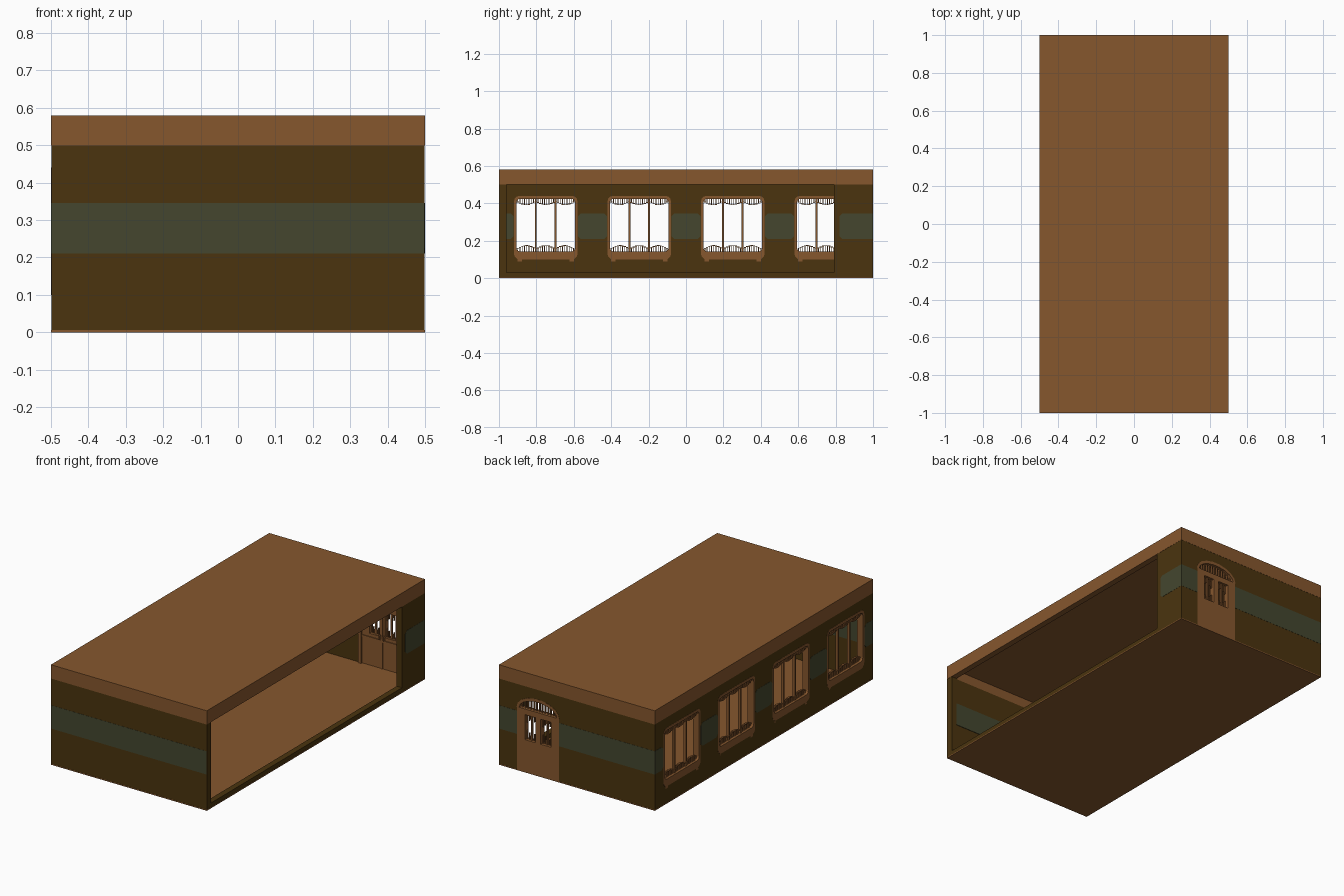
import bpy, bmesh, math
from mathutils import Vector

if "Cube" in bpy.data.objects:
    bpy.data.objects.remove(bpy.data.objects["Cube"])


def material(name, rgb):
    m = bpy.data.materials.new(name)
    m.diffuse_color = (*rgb, 1)
    m.use_nodes = True
    m.node_tree.nodes["Principled BSDF"].inputs["Base Color"].default_value = m.diffuse_color
    return m


WOOD = material("warm_brown_wood", (0.24, 0.095, 0.027))
WALL = material("dark_olive_brown", (0.069, 0.034, 0.0045))
BAND = material("grey_green_band", (0.058, 0.062, 0.028))


def finish(name, bm, mat):
    bmesh.ops.recalc_face_normals(bm, faces=bm.faces)
    me = bpy.data.meshes.new(name)
    bm.to_mesh(me)
    bm.free()
    ob = bpy.data.objects.new(name, me)
    me.materials.append(mat)
    bpy.context.collection.objects.link(ob)
    return ob


def add_box(bm, x, y, z):
    v = bmesh.ops.create_cube(bm, size=1)["verts"]
    for p in v:
        p.co = Vector([(r[0] + r[1]) / 2 + c * (r[1] - r[0])
                       for r, c in zip((x, y, z), p.co)])


def boxes(name, mat, items):
    bm = bmesh.new()
    for b in items:
        add_box(bm, *b)
    return finish(name, bm, mat)


def rect(u0, u1, z0, z1, r=0.0):
    """Rectangle outline, with rounded corners when r > 0."""
    if r == 0:
        return [(u0, z0), (u1, z0), (u1, z1), (u0, z1)]
    pts = []
    for cu, cz, a in ((u1 - r, z1 - r, 0), (u0 + r, z1 - r, 90),
                      (u0 + r, z0 + r, 180), (u1 - r, z0 + r, 270)):
        for k in range(4):
            t = math.radians(a + 30 * k)
            pts.append((cu + r * math.cos(t), cz + r * math.sin(t)))
    return pts


def panel(name, mat, axis, d0, d1, outer, holes=()):
    """Upright panel facing the given axis, from depth d0 to d1, with holes."""
    bm = bmesh.new()
    for loop in (outer, *holes):
        vs = [bm.verts.new((d0, u, z) if axis == "x" else (u, d0, z)) for u, z in loop]
        for a, b in zip(vs, vs[1:] + vs[:1]):
            bm.edges.new((a, b))
    n = Vector((1, 0, 0)) if axis == "x" else Vector((0, 1, 0))
    bmesh.ops.triangle_fill(bm, edges=bm.edges[:], use_beauty=True, normal=n)
    ext = bmesh.ops.extrude_face_region(bm, geom=bm.faces[:], use_keep_orig=True)["geom"]
    bmesh.ops.translate(bm, vec=n * (d1 - d0),
                        verts=[g for g in ext if isinstance(g, bmesh.types.BMVert)])
    return finish(name, bm, mat)


OUT, INN, TOP = 0.499, 0.465, 0.502
WINDOWS = (-0.75, -0.25, 0.25, 0.75)
DOOR = 0.25

# floor slab, roof cover and hollow roof fascia
boxes("floor", WOOD, [((-.5, .5), (-1, 1), (0, .006))])
boxes("roof", WOOD, [((-.5, .5), (-1, 1), (.555, .58))])
boxes("roof_fascia", WOOD, [
    ((-.5, -.465), (-1, 1), (.5, .556)), ((.465, .5), (-1, 1), (.5, .556)),
    ((-.465, .465), (-1, -.965), (.5, .556)), ((-.465, .465), (.965, 1), (.5, .556))])

# walls
panel("front_wall", WALL, "y", -.999, -.965, rect(-OUT, OUT, .004, TOP))
panel("left_wall", WALL, "x", -OUT, -INN, rect(-.99, .99, .004, TOP),
      [rect(c - .165, c + .165, .105, .435, .03) for c in WINDOWS])
panel("right_wall", WALL, "x", INN, OUT,
      [(-.99, .004), (.99, .004), (.99, TOP), (.79, TOP), (.79, .03), (-.96, .03),
       (-.96, TOP), (-.99, TOP)])
arch = [(DOOR + .13 * math.cos(math.radians(a)), .365 + .072 * math.sin(math.radians(a)))
        for a in range(0, 181, 20)]
panel("back_wall", WALL, "y", .965, .999,
      [(-OUT, .004), (DOOR - .13, .004)] + arch[::-1] + [(DOOR + .13, .004), (OUT, .004),
                                                         (OUT, TOP), (-OUT, TOP)])


# painted band, with clipped corners where it meets an opening
def band(name, axis, d0, d1, u0, u1, clip0=0.0, clip1=0.0):
    a, b = .21, .345
    pts = ([(u0 + clip0, a)] if clip0 else [(u0, a)])
    pts += [(u1 - clip1, a), (u1, a + clip1)] if clip1 else [(u1, a)]
    pts += [(u1, b - clip1), (u1 - clip1, b)] if clip1 else [(u1, b)]
    pts += [(u0 + clip0, b), (u0, b - clip0), (u0, a + clip0)] if clip0 else [(u0, b)]
    panel(name, BAND, axis, d0, d1, pts)


for side, e, lo, hi in (("outer", 1, .498, .5), ("inner", .964, .462, .467)):
    k = (.998, 1.0) if side == "outer" else (.962, .967)
    band("front_band_" + side, "y", -k[1], -k[0], -lo, lo)
    band("back_band_wide_" + side, "y", k[0], k[1], -lo, DOOR - .135)
    band("back_band_narrow_" + side, "y", k[0], k[1], DOOR + .135, lo)
    band("right_band_" + side, "x", lo, hi, .82, e, .015)
    edges = [-e] + [s for c in WINDOWS for s in (c - .172, c + .172)] + [e]
    for i in range(0, 10, 2):
        band("left_band_" + side, "x", -hi, -lo, edges[i], edges[i + 1],
             .015 if i else 0, .015 if i < 8 else 0)


# windows: frame, two mullions, scalloped spindles along head and sill
def window(c):
    panel("window_frame", WOOD, "x", -.5, -.461, rect(c - .17, c + .17, .10, .44, .03),
          [rect(c - .157, c + .157, .142, .424, .02)])
    items = [((-.49, -.475), (c + s * .053 - .005, c + s * .053 + .005), (.14, .426))
             for s in (-1, 1)]
    for s in (-1, 1):                                   # sill brackets
        items.append(((-.499, -.462), (c + s * .14 - .012, c + s * .14 + .012), (.088, .102)))
    n = 26
    for i in range(n):
        t = (i + .5) / n
        y = c - .155 + .31 * t
        h = .016 + .018 * abs(math.sin(3 * math.pi * t))
        items.append(((-.486, -.478), (y - .002, y + .002), (.426 - h, .426)))
        items.append(((-.486, -.478), (y - .002, y + .002), (.14, .14 + h)))
        # short steps joining the spindle tips into a scalloped rail
        items.append(((-.488, -.476), (y - .006, y + .006), (.424 - h, .428 - h)))
        items.append(((-.488, -.476), (y - .006, y + .006), (.138 + h, .142 + h)))
    boxes("window_tracery", WOOD, items)


for c in WINDOWS:
    window(c)

# double door with two glazed openings
panes = [DOOR - .05, DOOR + .05]
panel("door", WOOD, "y", .966, 1.0, rect(DOOR - .135, DOOR + .135, .004, .368),
      [rect(p - .033, p + .033, .19, .335) for p in panes])
items = []
for p in panes:
    for i in range(6):
        x = p - .0275 + .011 * i
        h = .02 + .03 * abs(i - 2.5) / 2.5
        items.append(((x - .002, x + .002), (.978, .986), (.335 - h, .336)))
        items.append(((x - .002, x + .002), (.978, .986), (.189, .19 + h)))
    items.append(((p - .004, p + .004), (.976, .988), (.189, .336)))
boxes("door_tracery", WOOD, items)

# raised posts, rails and handles on the inner side of the door
boxes("door_frame", WOOD, [
    ((DOOR - .15, DOOR - .13), (.955, .968), (.004, .37)),
    ((DOOR + .13, DOOR + .15), (.955, .968), (.004, .37)),
    ((DOOR - .004, DOOR + .004), (.961, .968), (.004, .366)),
    ((DOOR - .13, DOOR + .13), (.961, .968), (.16, .172))])
boxes("door_handles", WOOD, [((DOOR + s * .014 - .004, DOOR + s * .014 + .004),
                              (.952, .968), (.175, .2)) for s in (-1, 1)])

# arched fanlight above the door: rim and spindles
rim = [(DOOR + .138 * math.cos(math.radians(a)), .365 + .08 * math.sin(math.radians(a)))
       for a in range(0, 181, 20)]
inner = [(DOOR + .122 * math.cos(math.radians(a)), .365 + .062 * math.sin(math.radians(a)))
         for a in range(180, -1, -20)]
panel("fanlight_rim", WOOD, "y", .963, 1.0, rim + inner)
bars = []
for i in range(13):
    u = -.108 + .018 * i
    top = .365 + .068 * math.sqrt(1 - (u / .13) ** 2)
    bars.append(((DOOR + u - .003, DOOR + u + .003), (.977, .987), (.366, top)))
boxes("fanlight_spindles", WOOD, bars)
